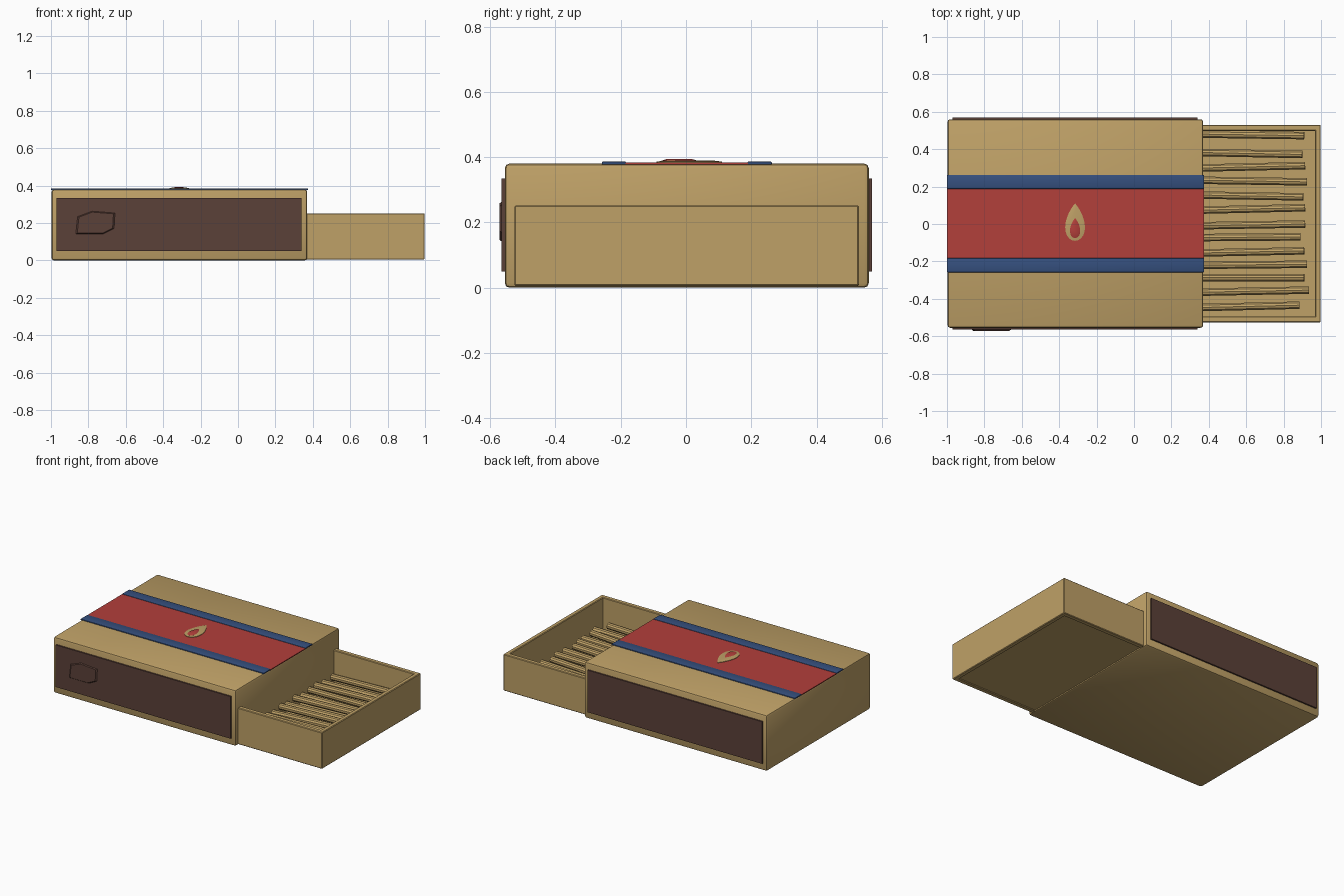
import bpy, bmesh, math, random
from mathutils import Vector

random.seed(4)
cube = bpy.data.objects.get("Cube")
if cube:
    bpy.data.objects.remove(cube, do_unlink=True)


def material(name, rgb):
    m = bpy.data.materials.new(name)
    m.use_nodes = True
    m.diffuse_color = (*rgb, 1)
    m.node_tree.nodes["Principled BSDF"].inputs["Base Color"].default_value = (*rgb, 1)
    return m


CARD = material("tan card", (0.52, 0.355, 0.135))
RED = material("red band", (0.45, 0.05, 0.043))
BLUE = material("blue border", (0.036, 0.08, 0.21))
BROWN = material("brown striker", (0.105, 0.052, 0.04))


def finish(bm, name, mat):
    bmesh.ops.recalc_face_normals(bm, faces=bm.faces)
    mesh = bpy.data.meshes.new(name)
    bm.to_mesh(mesh)
    bm.free()
    mesh.materials.append(mat)
    ob = bpy.data.objects.new(name, mesh)
    bpy.context.collection.objects.link(ob)
    return ob


def smooth(ob):
    bpy.ops.object.select_all(action='DESELECT')
    ob.select_set(True)
    bpy.context.view_layer.objects.active = ob
    bpy.ops.object.shade_smooth_by_angle(angle=math.radians(35))


def box(name, x, y, z, mat, bevel=0.0, segments=2):
    """Box from (min, max) ranges, with optional rounded edges."""
    bm = bmesh.new()
    bmesh.ops.create_cube(bm, size=1)
    for v in bm.verts:
        v.co = [r[0] if c < 0 else r[1] for c, r in zip(v.co, (x, y, z))]
    if bevel:
        bmesh.ops.bevel(bm, geom=bm.edges[:], offset=bevel, segments=segments,
                        profile=0.5, affect='EDGES')
    ob = finish(bm, name, mat)
    if bevel:
        smooth(ob)
    return ob


def rod(name, a, b, radius):
    """Round stick between two points."""
    a, b = Vector(a), Vector(b)
    bm = bmesh.new()
    bmesh.ops.create_cone(bm, cap_ends=True, segments=10, radius1=radius,
                          radius2=radius, depth=(b - a).length)
    turn = (b - a).to_track_quat('Z', 'Y')
    for v in bm.verts:
        v.co = turn @ v.co + (a + b) / 2
    smooth(finish(bm, name, CARD))


def drop(name, x, low, high, width, z0, z1, mat):
    """Domed teardrop lying flat, its point towards +y."""
    bm = bmesh.new()
    n = 24
    rings = []
    for scale, z in ((1, z0), (1, (z0 + z1) / 2), (0.7, z1)):
        ring = []
        for i in range(n):
            t = 2 * math.pi * i / n
            across = width * math.sin(t) * math.sin(t / 2) ** 0.8
            along = -math.cos(t) * (high - low) / 2
            ring.append(bm.verts.new((x + scale * across,
                                      (low + high) / 2 - scale * along, z)))
        rings.append(ring)
    for r, s in zip(rings, rings[1:]):
        for i in range(n):
            bm.faces.new((r[i], r[(i + 1) % n], s[(i + 1) % n], s[i]))
    bm.faces.new(rings[0][::-1])
    bm.faces.new(rings[-1])
    smooth(finish(bm, name, mat))


# Outer sleeve
box("sleeve", (-0.997, 0.37), (-0.555, 0.56), (0, 0.38), CARD, 0.014)

# Open tray: floor, end wall and mirrored side walls
box("tray_floor", (0.3, 0.98), (-0.515, 0.52), (0.01, 0.03), CARD)
box("tray_end", (0.968, 0.998), (-0.526, 0.53), (0.005, 0.252), CARD, 0.004, 1)
for name, y in (("tray_front_wall", (-0.526, -0.494)), ("tray_back_wall", (0.498, 0.53))):
    box(name, (0.3, 0.99), y, (0.005, 0.252), CARD, 0.004, 1)

# Striker panels on both long sides
box("front_striker", (-0.97, 0.34), (-0.565, -0.55), (0.05, 0.335), BROWN)
box("back_striker", (-0.97, 0.34), (0.555, 0.57), (0.05, 0.335), BROWN)

# Low raised patch on the front striker
bm = bmesh.new()
outline = [(-0.87, 0.14), (-0.72, 0.14), (-0.66, 0.17), (-0.655, 0.255),
           (-0.78, 0.265), (-0.86, 0.235)]
base = bm.faces.new([bm.verts.new((x, -0.563, z)) for x, z in outline])
out = bmesh.ops.extrude_face_region(bm, geom=[base])
for v in out["geom"]:
    if isinstance(v, bmesh.types.BMVert):
        v.co = (-0.765 + (v.co.x + 0.765) * 0.9, -0.571, 0.2 + (v.co.z - 0.2) * 0.9)
finish(bm, "striker_patch", BROWN)

# Top band with two borders
box("red_band", (-1, 0.374), (-0.185, 0.19), (0.377, 0.383), RED)
box("front_border", (-1, 0.374), (-0.258, -0.183), (0.377, 0.386), BLUE, 0.003)
box("back_border", (-1, 0.374), (0.188, 0.263), (0.377, 0.386), BLUE, 0.003)

# Flame emblem
drop("flame_outer", -0.315, -0.09, 0.11, 0.066, 0.382, 0.39, CARD)
drop("flame_inner", -0.315, -0.075, 0.035, 0.036, 0.384, 0.394, RED)

# Loose sticks, slightly tilted, reaching out of the sleeve
rows = [(0.475, 0.91), (0.375, 0.9), (0.308, 0.915), (0.228, 0.925), (0.148, 0.905),
        (0.083, 0.915), (-0.003, 0.915), (-0.07, 0.89), (-0.147, 0.91),
        (-0.217, 0.925), (-0.287, 0.91), (-0.357, 0.935), (-0.438, 0.885)]
for i, (y, end) in enumerate(rows):
    lean = random.uniform(-0.012, 0.012)
    rod(f"stick_{i + 1}", (0.3, y - lean, 0.082 + random.uniform(-0.01, 0.01)),
        (end, y + lean * 0.4, 0.1 + random.uniform(-0.008, 0.008)), 0.021)
